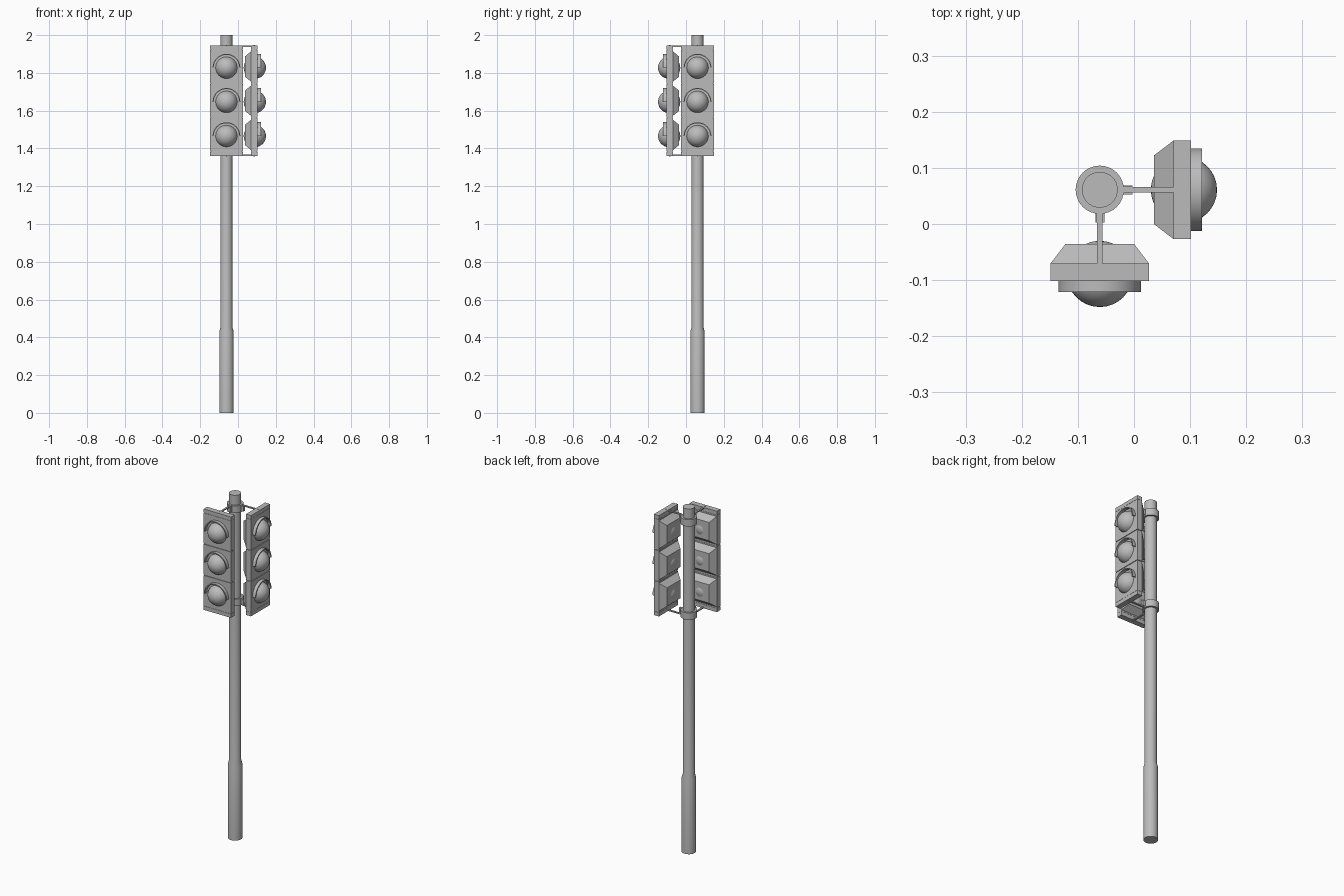
import bpy, bmesh, math
from mathutils import Matrix, Vector

if "Cube" in bpy.data.objects:
    bpy.data.objects.remove(bpy.data.objects["Cube"])

PX, PY = -0.061, 0.061          # pole axis
ZC, PITCH = 1.6525, 0.181       # middle lamp module and spacing
grey = bpy.data.materials.new("grey metal")
grey.diffuse_color = (0.5, 0.5, 0.5, 1)
grey.use_nodes = True
grey.node_tree.nodes["Principled BSDF"].inputs["Base Color"].default_value = grey.diffuse_color


def finish(bm, name, turn=0, smooth=False):
    """Place a part built around the pole axis, turned about it."""
    bmesh.ops.recalc_face_normals(bm, faces=bm.faces)
    bm.transform(Matrix.Translation((PX, PY, 0)) @ Matrix.Rotation(turn, 4, 'Z'))
    me = bpy.data.meshes.new(name)
    bm.to_mesh(me)
    bm.free()
    me.materials.append(grey)
    ob = bpy.data.objects.new(name, me)
    bpy.context.collection.objects.link(ob)
    if smooth:
        bpy.ops.object.select_all(action='DESELECT')
        ob.select_set(True)
        bpy.context.view_layer.objects.active = ob
        bpy.ops.object.shade_smooth_by_angle(angle=math.radians(30))
    return ob


def add_box(bm, x0, x1, y0, y1, z0, z1):
    m = Matrix.Translation(((x0 + x1) / 2, (y0 + y1) / 2, (z0 + z1) / 2))
    m = m @ Matrix.Diagonal((x1 - x0, y1 - y0, z1 - z0, 1))
    bmesh.ops.create_cube(bm, size=1, matrix=m)


def lathe(name, profile, n=32):
    bm = bmesh.new()
    rings = [[bm.verts.new((r * math.cos(2 * math.pi * i / n),
                            r * math.sin(2 * math.pi * i / n), z))
              for i in range(n)] for r, z in profile]
    for a, b in zip(rings, rings[1:]):
        for i in range(n):
            j = (i + 1) % n
            bm.faces.new((a[i], a[j], b[j], b[i]))
    bm.faces.new(rings[0])
    bm.faces.new(rings[-1])
    return finish(bm, name, smooth=True)


def visor(bm, zc, n=16):
    """Half-ring hood over a lens."""
    rows = []
    for i in range(n + 1):
        a = math.pi * i / n
        rows.append([bm.verts.new((r * math.cos(a), y, zc + r * math.sin(a)))
                     for r, y in ((0.068, -0.16), (0.0735, -0.16),
                                  (0.0735, -0.182), (0.068, -0.182))])
    for p, q in zip(rows, rows[1:]):
        for k in range(4):
            m = (k + 1) % 4
            bm.faces.new((p[k], p[m], q[m], q[k]))
    bm.faces.new(rows[0])
    bm.faces.new(rows[-1])


def housing(bm, zc):
    """Tapered back shell of one lamp module."""
    loops = []
    for w, h, y in ((0.0875, 0.081, -0.131), (0.0615, 0.053, -0.097)):
        loops.append([bm.verts.new((sx * w, y, zc + sz * h))
                      for sx, sz in ((-1, -1), (1, -1), (1, 1), (-1, 1))])
    a, b = loops
    for i in range(4):
        j = (i + 1) % 4
        bm.faces.new((a[i], a[j], b[j], b[i]))
    bm.faces.new(a)
    bm.faces.new(b)


# Pole with thicker foot
lathe("pole", [(0.038, 0), (0.038, 0.43), (0.032, 0.452), (0.032, 2.0)])

# Clamp collars
for label, z0, z1 in (("lower", 1.362, 1.402), ("upper", 1.903, 1.943)):
    lathe(label + "_collar", [(0.031, z0), (0.043, z0), (0.043, z1), (0.031, z1)])

# Two signal heads at right angles
for side, turn in (("front", 0), ("right", math.pi / 2)):
    # frame plates, end caps and recessed core
    bm = bmesh.new()
    add_box(bm, -0.083, 0.083, -0.159, -0.133, 1.365, 1.94)
    add_box(bm, -0.0875, 0.0875, -0.163, -0.131, 1.923, 1.945)
    add_box(bm, -0.0875, 0.0875, -0.163, -0.131, 1.36, 1.382)
    for k in (-1, 0, 1):
        z = ZC + k * PITCH
        add_box(bm, -0.0875, 0.0875, -0.163, -0.131, z - 0.0885, z + 0.0885)
    finish(bm, side + "_frame", turn)

    bm = bmesh.new()
    for k in (-1, 0, 1):
        housing(bm, ZC + k * PITCH)
    finish(bm, side + "_housings", turn)

    # lenses and hoods
    bm = bmesh.new()
    for k in (-1, 0, 1):
        m = Matrix.Translation((0, -0.150, ZC + k * PITCH - 0.006))
        m = m @ Matrix.Rotation(math.pi / 2, 4, 'X')
        bmesh.ops.create_uvsphere(bm, u_segments=32, v_segments=16,
                                  radius=0.059, matrix=m)
    finish(bm, side + "_lenses", turn, True)
    bm = bmesh.new()
    for k in (-1, 0, 1):
        visor(bm, ZC + k * PITCH - 0.006)
    finish(bm, side + "_hoods", turn, True)

    # arms, clamp lugs and bolts
    bm = bmesh.new()
    for z, lug0, lug1, out in ((1.941, 1.908, 1.938, 1), (1.364, 1.367, 1.397, -1)):
        add_box(bm, -0.005, 0.005, -0.14, -0.048, z - 0.003, z + 0.003)
        for s in (-1, 1):
            add_box(bm, s * 0.0065 - 0.0015, s * 0.0065 + 0.0015,
                    -0.058, -0.038, lug0, lug1)
        add_box(bm, -0.006, 0.006, -0.058, -0.04, lug0 + 0.002, lug1 + 0.004)
        for y, zb in ((-0.053, z + out * 0.003), (-0.147, z + out * 0.004)):
            bmesh.ops.create_cone(bm, cap_ends=True, segments=12, radius1=0.0035,
                                  radius2=0.0035, depth=0.003,
                                  matrix=Matrix.Translation((0, y, zb)))
    finish(bm, side + "_arms", turn)
